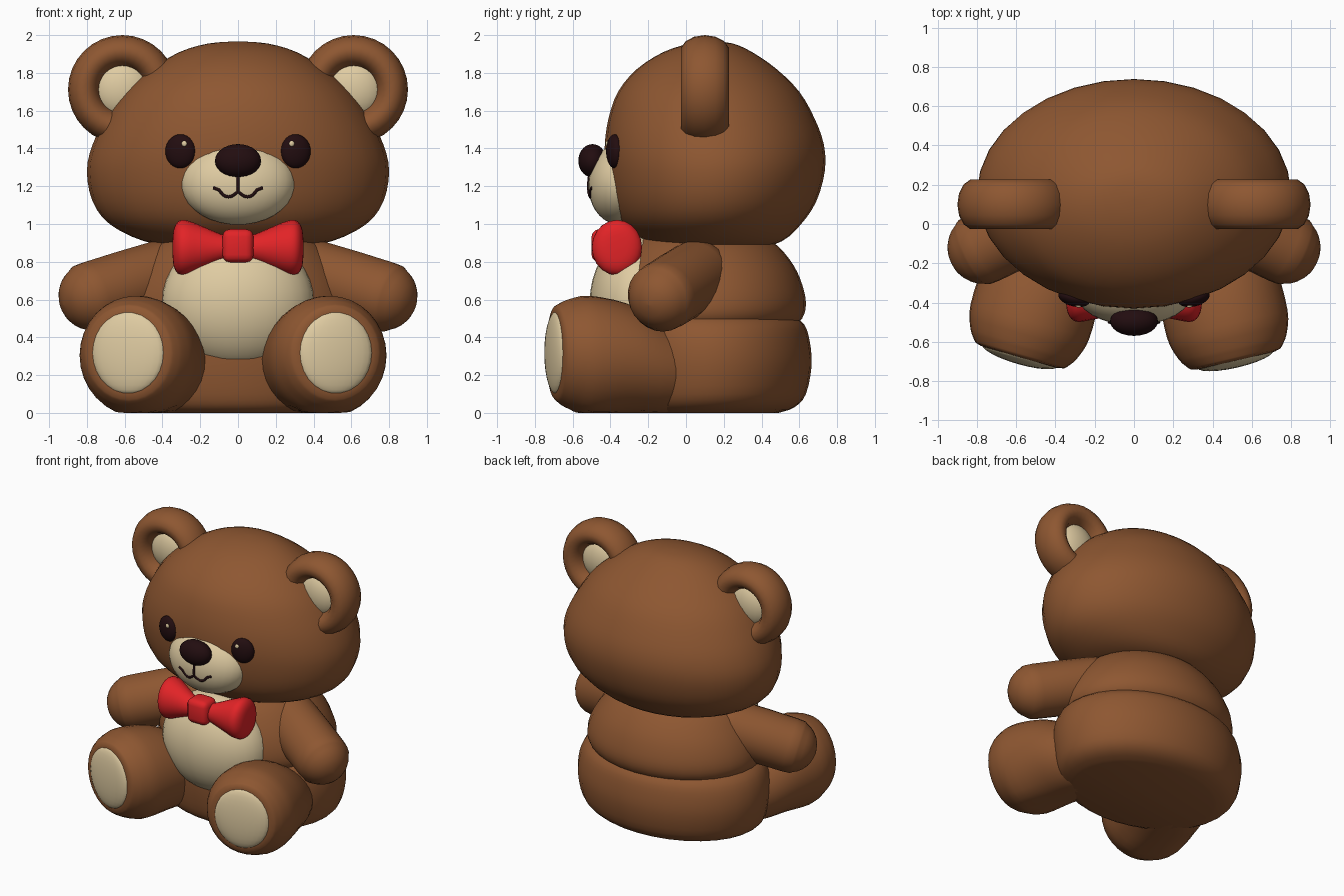
import bpy, bmesh, math
from mathutils import Matrix, Vector
from mathutils.bvhtree import BVHTree

if "Cube" in bpy.data.objects:
    bpy.data.objects.remove(bpy.data.objects["Cube"])


def mat(name, rgb):
    m = bpy.data.materials.new(name)
    m.diffuse_color = (*rgb, 1)
    m.use_nodes = True
    m.node_tree.nodes["Principled BSDF"].inputs["Base Color"].default_value = m.diffuse_color
    return m


BROWN = mat("brown fur", (0.27, 0.095, 0.031))
CREAM = mat("cream fur", (0.74, 0.60, 0.36))
RED = mat("red fabric", (0.76, 0.017, 0.02))
DARK = mat("dark brown", (0.016, 0.004, 0.005))


def finish(name, bm, material, matrix=Matrix(), floor=False):
    bm.transform(matrix)
    if floor:
        for v in bm.verts:
            v.co.z = max(v.co.z, 0)
    bmesh.ops.recalc_face_normals(bm, faces=bm.faces)
    me = bpy.data.meshes.new(name)
    bm.to_mesh(me)
    bm.free()
    me.materials.append(material)
    ob = bpy.data.objects.new(name, me)
    bpy.context.collection.objects.link(ob)
    bpy.ops.object.select_all(action='DESELECT')
    ob.select_set(True)
    bpy.context.view_layer.objects.active = ob
    bpy.ops.object.shade_smooth_by_angle(angle=math.radians(50))
    return ob


def spline(a, b, c, d, t):
    return tuple(0.5 * (2*q + (r-p)*t + (2*p-5*q+4*r-s)*t*t + (3*q-p-3*r+s)*t**3)
                 for p, q, r, s in zip(a, b, c, d))


def loft(name, rings, material, matrix=Matrix(), seg=32, steps=3, floor=False):
    """Smooth skin over elliptical rings: (height, half u, half v, centre v)."""
    pts = []
    for i in range(len(rings) - 1):
        four = [rings[max(0, min(len(rings) - 1, i + k))] for k in (-1, 0, 1, 2)]
        pts += [spline(*four, s / steps) for s in range(steps)]
    pts.append(rings[-1])
    bm = bmesh.new()
    loops = []
    for t, hu, hv, cv in pts:
        loops.append([bm.verts.new((hu * math.cos(a), cv + hv * math.sin(a), t))
                      for a in (2 * math.pi * k / seg for k in range(seg))])
    for lo, hi in zip(loops, loops[1:]):
        for k in range(seg):
            n = (k + 1) % seg
            bm.faces.new((lo[k], lo[n], hi[n], hi[k]))
    bm.faces.new(loops[0][::-1])
    bm.faces.new(loops[-1])
    return finish(name, bm, material, matrix, floor)


def stack(name, rows, material, floor=False):
    """Upright loft from rows of (z, half width, front y, back y)."""
    return loft(name, [(z, w, (b - f) / 2, (b + f) / 2) for z, w, f, b in rows],
                material, floor=floor)


def ball(name, loc, radii, material, rot=Matrix(), seg=24):
    bm = bmesh.new()
    bmesh.ops.create_uvsphere(bm, u_segments=seg, v_segments=seg // 2 + 2, radius=1)
    return finish(name, bm, material, Matrix.Translation(loc) @ rot @ Matrix.Diagonal((*radii, 1)))


# Head
head = stack("head", [
    (0.87, 0.02, 0.13, 0.17), (0.875, 0.28, -0.08, 0.38), (0.91, 0.50, -0.22, 0.51),
    (1.0, 0.68, -0.335, 0.61), (1.12, 0.77, -0.395, 0.69), (1.28, 0.80, -0.425, 0.735),
    (1.42, 0.77, -0.43, 0.73), (1.56, 0.70, -0.41, 0.68), (1.70, 0.60, -0.36, 0.60),
    (1.82, 0.46, -0.26, 0.48), (1.91, 0.31, -0.12, 0.35), (1.955, 0.16, 0.02, 0.25),
    (1.967, 0.01, 0.13, 0.15)], BROWN)

# Torso in two stacked rolls
stack("upper_body", [
    (0.42, 0.55, -0.34, 0.54), (0.5, 0.62, -0.39, 0.615), (0.58, 0.63, -0.40, 0.635),
    (0.68, 0.60, -0.385, 0.615), (0.78, 0.54, -0.35, 0.57), (0.88, 0.45, -0.29, 0.49),
    (0.96, 0.32, -0.2, 0.38)], BROWN)
stack("lower_body", [
    (0.0, 0.52, -0.29, 0.49), (0.03, 0.61, -0.34, 0.575), (0.1, 0.67, -0.37, 0.635),
    (0.25, 0.70, -0.39, 0.665), (0.38, 0.69, -0.39, 0.655), (0.47, 0.65, -0.37, 0.625),
    (0.52, 0.58, -0.33, 0.56)], BROWN, floor=True)
ball("belly_patch", (0, -0.25, 0.585), (0.405, 0.26, 0.36), CREAM, seg=32)

# Legs with sole pads, each turned slightly outward
leg_rings = [(-0.25, 0.10, 0.10, 0.2), (-0.18, 0.21, 0.19, 0.21), (0, 0.28, 0.25, 0.24),
             (0.18, 0.31, 0.295, 0.285), (0.38, 0.315, 0.32, 0.30), (0.48, 0.29, 0.295, 0.31),
             (0.54, 0.255, 0.265, 0.315), (0.57, 0.205, 0.22, 0.32), (0.575, 0.01, 0.01, 0.32)]
for side, hip, turn in (("left", (-0.425, -0.13, 0), -16), ("right", (0.39, -0.14, 0), 13)):
    place = Matrix.Translation(hip) @ Matrix.Rotation(math.radians(turn), 4, 'Z')
    loft(side + "_leg", leg_rings, BROWN, place @ Matrix.Rotation(math.pi / 2, 4, 'X'), floor=True)
    ball(side + "_sole_pad", place @ Vector((0, -0.562, 0.318)), (0.2, 0.045, 0.218), CREAM,
         Matrix.Rotation(math.radians(turn), 4, 'Z'))

for s, side in ((-1, "left"), (1, "right")):
    # Arm: rounded sausage from shoulder to hand
    a, b = Vector((s * 0.42, 0.05, 0.725)), Vector((s * 0.765, -0.12, 0.62))
    n = (b - a).length
    rings = [(-0.185 * math.cos(i * math.pi / 8), 0.185 * math.sin(i * math.pi / 8) + 0.001)
             for i in range(5)]
    rings += [(n + 0.185 * math.sin(i * math.pi / 8), 0.185 * math.cos(i * math.pi / 8) + 0.001)
              for i in range(5)]
    turn = (b - a).to_track_quat('Z', 'Y').to_matrix().to_4x4()
    loft(side + "_arm", [(t, r, r, 0) for t, r in rings], BROWN, Matrix.Translation(a) @ turn,
         seg=24, steps=2)

    # Ear: thick ring around a cream centre
    bm = bmesh.new()
    grid = []
    for i in range(32):
        u = 2 * math.pi * i / 32
        row = []
        for j in range(14):
            v = 2 * math.pi * j / 14
            r = 0.203 + 0.085 * math.cos(v)
            row.append(bm.verts.new((r * math.cos(u), 0.13 * math.sin(v), r * math.sin(u))))
        grid.append(row)
    for i in range(32):
        for j in range(14):
            k, m = (i + 1) % 32, (j + 1) % 14
            bm.faces.new((grid[i][j], grid[k][j], grid[k][m], grid[i][m]))
    finish(side + "_ear", bm, BROWN, Matrix.Translation((s * 0.612, 0.1, 1.712)))
    ball(side + "_inner_ear", (s * 0.612, 0.1, 1.712), (0.16, 0.09, 0.16), CREAM)

    # Eye and glint
    tilt = Matrix.Rotation(s * math.radians(14), 4, 'Z')
    ball(side + "_eye", (s * 0.305, -0.378, 1.385), (0.082, 0.042, 0.09), DARK, tilt)
    ball(side + "_eye_glint", (s * 0.285, -0.418, 1.425), (0.015, 0.008, 0.015), CREAM, tilt, 12)

    # Bow loop
    loft(side + "_bow_loop", [
        (0.03, 0.055, 0.05, -0.41), (0.1, 0.075, 0.07, -0.40), (0.2, 0.118, 0.105, -0.38),
        (0.28, 0.146, 0.132, -0.367), (0.32, 0.135, 0.12, -0.363), (0.342, 0.09, 0.075, -0.363),
        (0.347, 0.01, 0.01, -0.363)], RED,
        Matrix.Translation((0, 0, 0.875)) @ Matrix.Diagonal((s, 1, 1, 1))
        @ Matrix.Rotation(math.pi / 2, 4, 'Y'), seg=20)

# Bow knot
bm = bmesh.new()
bmesh.ops.create_cube(bm, size=1)
bmesh.ops.scale(bm, vec=(0.165, 0.15, 0.175), verts=bm.verts)
bmesh.ops.bevel(bm, geom=bm.edges[:], offset=0.04, segments=3, affect='EDGES', profile=0.5)
finish("bow_knot", bm, RED, Matrix.Translation((0, -0.425, 0.885)))

# Muzzle and nose
muzzle = ball("muzzle", (0, -0.335, 1.22), (0.305, 0.18, 0.225), CREAM,
              Matrix.Rotation(math.radians(-10), 4, 'X'), 32)
ball("nose", (0, -0.495, 1.335), (0.122, 0.075, 0.088), DARK)

# Mouth: thin tubes laid on the muzzle
tree = BVHTree.FromPolygons([v.co for v in muzzle.data.vertices],
                            [p.vertices[:] for p in muzzle.data.polygons])
smile = [(x / 100, 1.172 - 0.028 * math.sin(math.pi * min(abs(x) / 10, 1)) + 0.004 * max(0, abs(x) - 8))
         for x in range(-13, 14)]
for name, path in (("mouth_smile", smile), ("mouth_line", [(0, 1.28 - 0.012 * i) for i in range(10)])):
    cu = bpy.data.curves.new(name, 'CURVE')
    cu.dimensions = '3D'
    cu.bevel_depth = 0.009
    cu.bevel_resolution = 1
    cu.use_fill_caps = True
    sp = cu.splines.new('POLY')
    sp.points.add(len(path) - 1)
    for p, (x, z) in zip(sp.points, path):
        hit = tree.ray_cast(Vector((x, -2, z)), Vector((0, 1, 0)))[0]
        p.co = (x, hit.y, z, 1)
    cu.materials.append(DARK)
    bpy.context.collection.objects.link(bpy.data.objects.new(name, cu))
